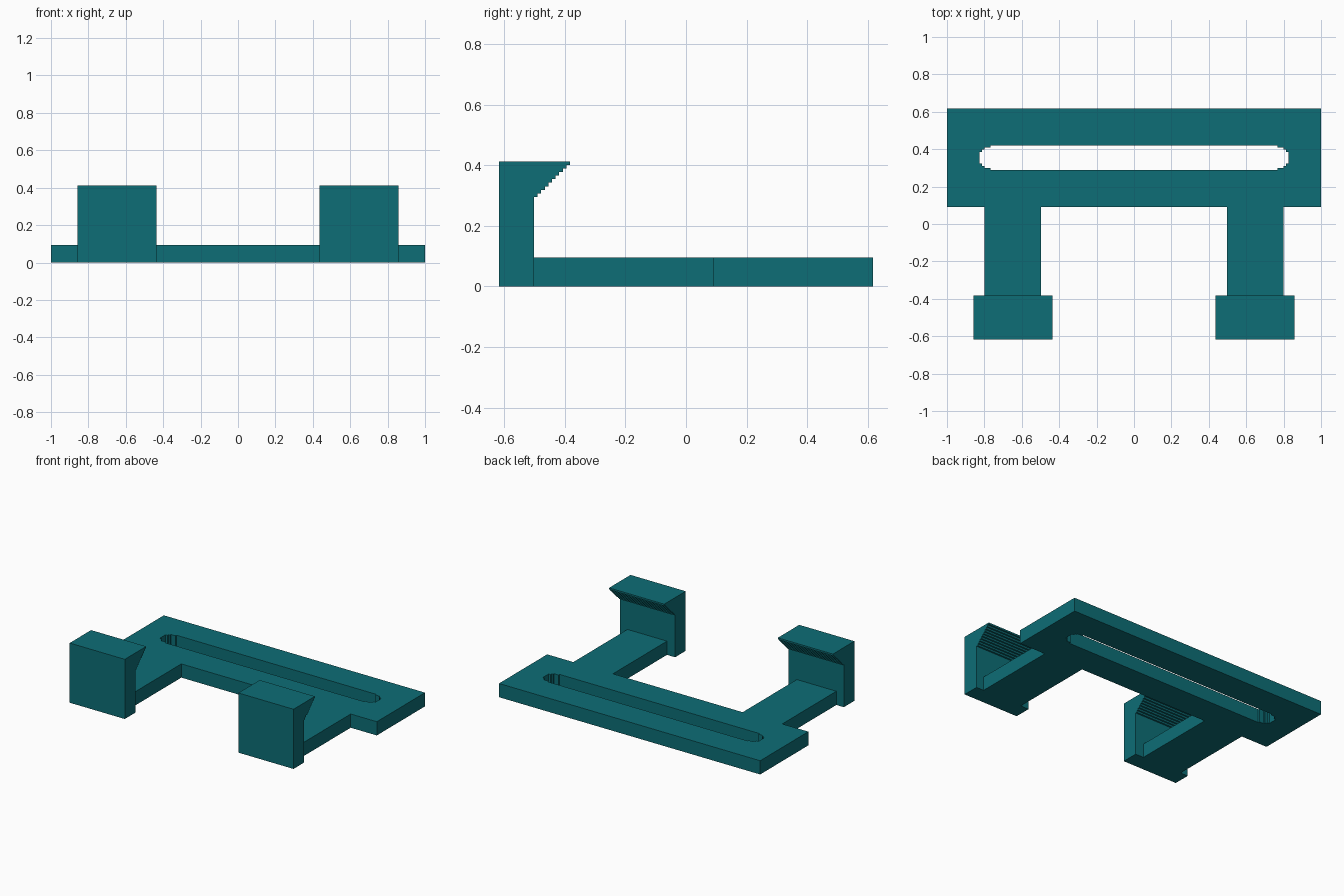
import bpy, bmesh
from mathutils import Vector

if "Cube" in bpy.data.objects:
    bpy.data.objects.remove(bpy.data.objects["Cube"])

teal = bpy.data.materials.new("teal plastic")
teal.diffuse_color = (0.004, 0.155, 0.18, 1)
teal.use_nodes = True
teal.node_tree.nodes["Principled BSDF"].inputs["Base Color"].default_value = teal.diffuse_color


def prism(name, outline, depth):
    """Extrude a closed 3D outline along the depth vector."""
    bm = bmesh.new()
    face = bm.faces.new([bm.verts.new(p) for p in outline])
    ext = bmesh.ops.extrude_face_region(bm, geom=[face])
    verts = [g for g in ext["geom"] if isinstance(g, bmesh.types.BMVert)]
    bmesh.ops.translate(bm, verts=verts, vec=Vector(depth))
    bmesh.ops.recalc_face_normals(bm, faces=bm.faces)
    mesh = bpy.data.meshes.new(name)
    bm.to_mesh(mesh)
    bm.free()
    mesh.materials.append(teal)
    obj = bpy.data.objects.new(name, mesh)
    bpy.context.collection.objects.link(obj)
    return obj


# Flat plate with two arms reaching forward, mirrored outline
right = [(1, 0.617), (1, 0.09), (0.80, 0.09), (0.80, -0.503),
         (0.497, -0.503), (0.497, 0.09)]
outline = right + [(-x, y) for x, y in reversed(right)]
plate = prism("plate_with_arms", [(x, y, 0) for x, y in outline], (0, 0, 0.095))

# Long slot with stepped round ends
steps = [(0.766, 0.066), (0.80, 0.055), (0.812, 0.044), (0.826, 0.031)]
quarter = []
for i, (x, h) in enumerate(steps):
    quarter.append((x, h))
    if i + 1 < len(steps):
        quarter.append((x, steps[i + 1][1]))
end = quarter + [(x, -h) for x, h in reversed(quarter)]
slot = end + [(-x, -h) for x, h in end]
cutter = prism("slot_cutter", [(x, 0.355 + y, -0.1) for x, y in slot], (0, 0, 0.3))
cutter.hide_render = True
cutter.hide_viewport = True
cut = plate.modifiers.new("slot", "BOOLEAN")
cut.operation = "DIFFERENCE"
cut.solver = "EXACT"
cut.object = cutter

# Upright hooks with a stair-stepped underside on the lip
TOP, N = 0.413, 10
LOW, WALL, LIP = 0.295, -0.502, -0.383
profile = [(-0.617, 0), (WALL, 0)]
for k in range(N):
    z = LOW + (TOP - LOW) * k / N
    profile.append((WALL + (LIP - WALL) * k / N, z))
    profile.append((WALL + (LIP - WALL) * (k + 1) / N, z))
profile += [(LIP, TOP), (-0.617, TOP)]
for name, x in (("left_hook", -0.857), ("right_hook", 0.435)):
    prism(name, [(x, y, z) for y, z in profile], (0.422, 0, 0))
